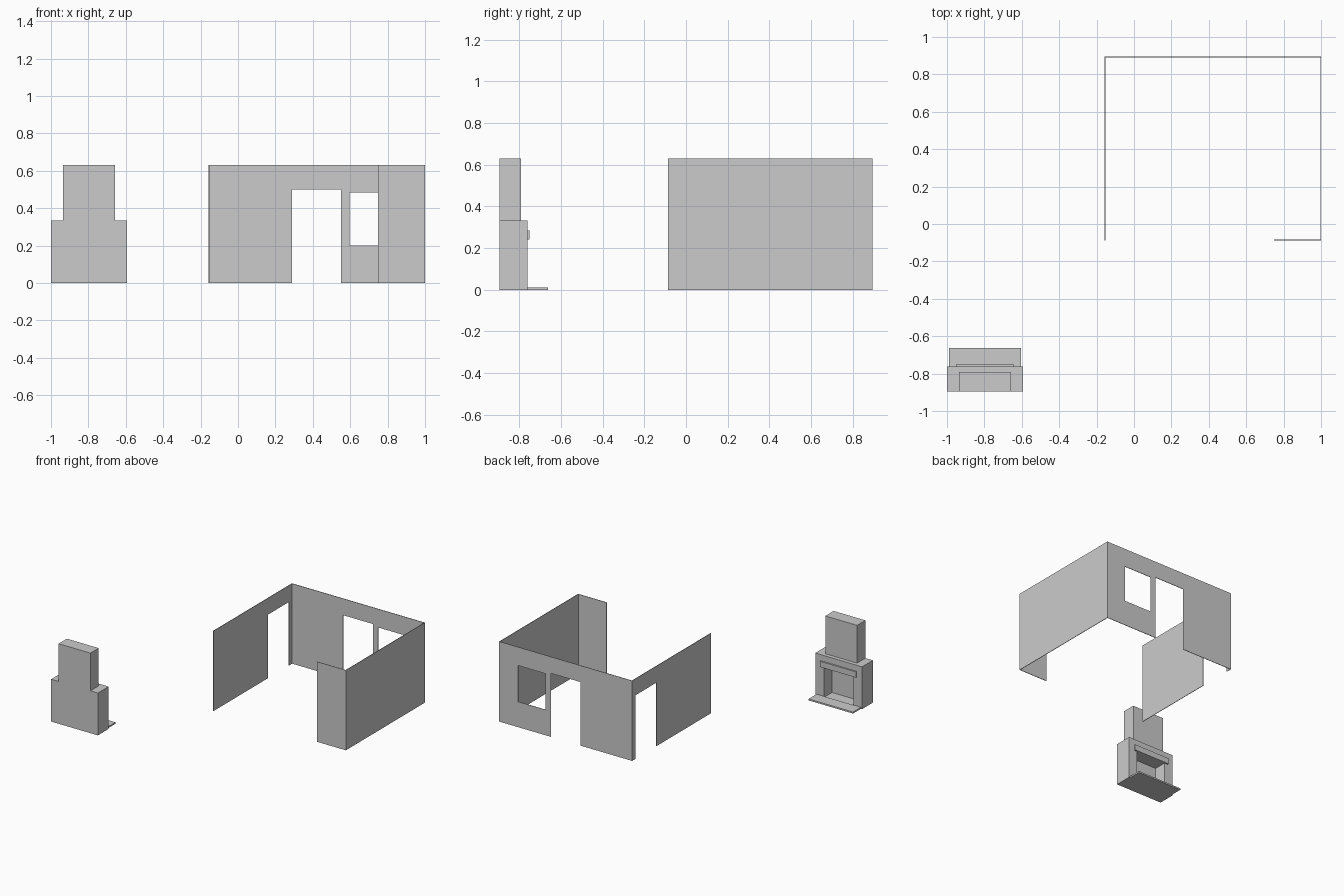
import bpy
import bmesh
from mathutils import Matrix, Vector

if "Cube" in bpy.data.objects:
    bpy.data.objects.remove(bpy.data.objects["Cube"])


def box(name, x, y, z):
    """Box from (min, max) ranges on each axis."""
    lo, hi = (Vector(v) for v in zip(x, y, z))
    bm = bmesh.new()
    bmesh.ops.create_cube(bm, size=1.0, matrix=Matrix.Translation((lo + hi) / 2)
                          @ Matrix.Diagonal((*(hi - lo), 1.0)))
    mesh = bpy.data.meshes.new(name)
    bm.to_mesh(mesh)
    bm.free()
    obj = bpy.data.objects.new(name, mesh)
    bpy.context.collection.objects.link(obj)
    return obj


def cut(obj, x, y, z):
    """Cut a box-shaped opening, then drop the cutter."""
    cutter = box("cutter", x, y, z)
    cutter.hide_render = True
    mod = obj.modifiers.new("opening", 'BOOLEAN')
    mod.operation = 'DIFFERENCE'
    mod.solver = 'EXACT'
    mod.object = cutter
    bpy.context.view_layer.objects.active = obj
    bpy.ops.object.modifier_apply(modifier=mod.name)
    bpy.data.objects.remove(cutter)


# Room shell
T = 0.004
H = 0.63
X0, X1, Y0, Y1 = -0.157, 1.0, -0.087, 0.895
back_wall = box("back_wall", (X0, X1), (Y1 - T, Y1), (0, H))
left_wall = box("left_wall", (X0, X0 + T), (Y0, Y1 - T), (0, H))
box("right_wall", (X1 - T, X1), (Y0, Y1 - T), (0, H))
box("front_wall_stub", (0.748, X1 - T), (Y0, Y0 + T), (0, H))

# Doorways and window
cut(back_wall, (0.29, 0.55), (Y1 - 0.1, Y1 + 0.1), (-0.1, 0.5))
cut(back_wall, (0.595, 0.835), (Y1 - 0.1, Y1 + 0.1), (0.2, 0.485))
cut(left_wall, (X0 - 0.1, X0 + 0.1), (0.59, 0.85), (-0.1, 0.5))

# Fireplace, its opening facing +y
BACK, FACE = -0.895, -0.761
surround = box("fireplace_surround", (-1.0, -0.593), (BACK, FACE), (0, 0.333))
cut(surround, (-0.925, -0.668), (FACE - 0.1, FACE + 0.1), (0.004, 0.24))
box("chimney_breast", (-0.935, -0.658), (BACK, -0.792), (0.333, H))
box("mantel_shelf", (-0.953, -0.641), (FACE, -0.75), (0.24, 0.285))
box("hearth", (-0.99, -0.603), (FACE, -0.663), (0, 0.012))
